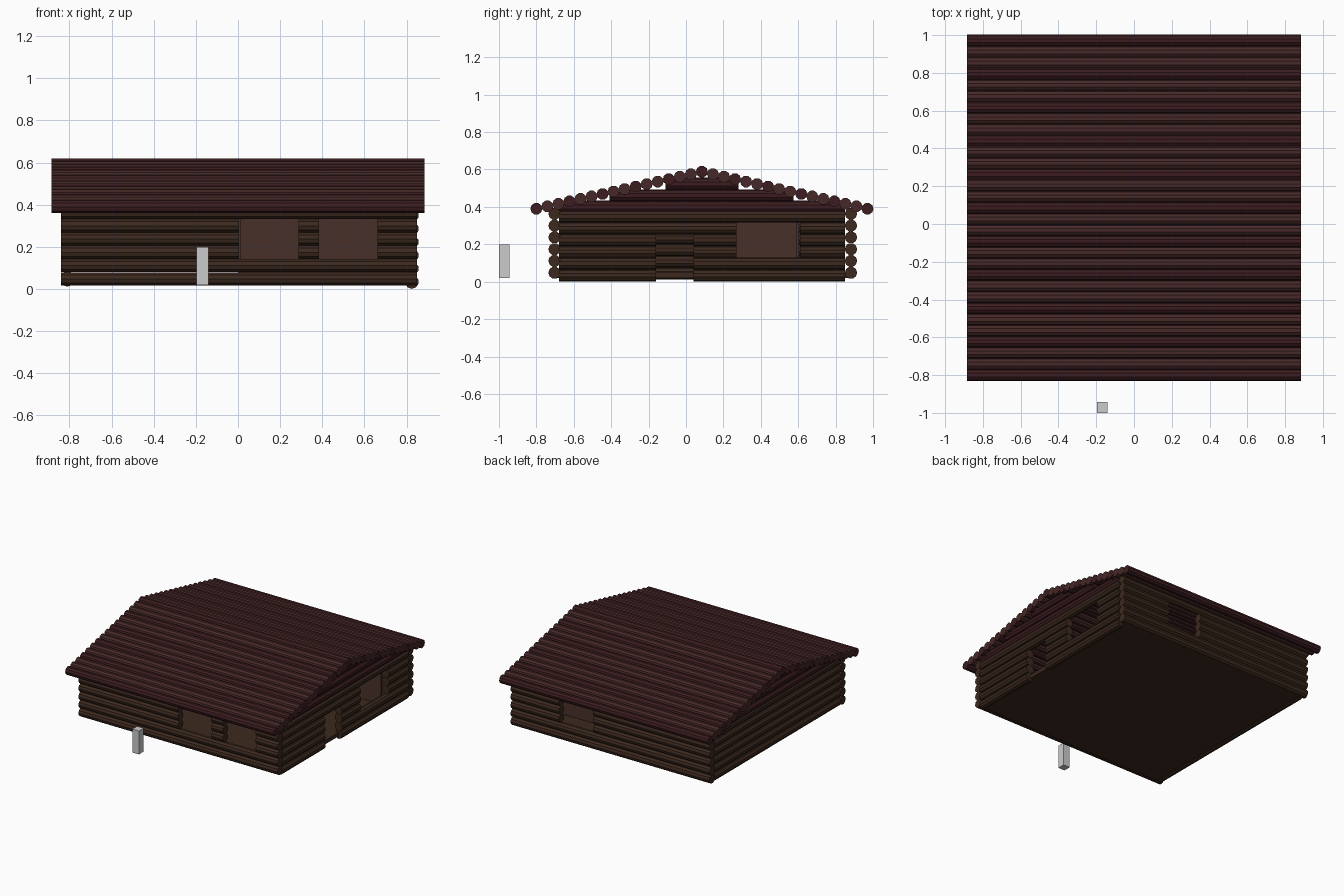
import bpy, bmesh, math
from mathutils import Matrix, Vector

if "Cube" in bpy.data.objects:
    bpy.data.objects.remove(bpy.data.objects["Cube"])


def material(name, rgb):
    m = bpy.data.materials.new(name)
    m.diffuse_color = (*rgb, 1)
    m.use_nodes = True
    m.node_tree.nodes["Principled BSDF"].inputs["Base Color"].default_value = m.diffuse_color
    return m


BROWN = material("wall_brown", (0.045, 0.022, 0.013))
RED = material("roof_red", (0.045, 0.012, 0.014))
RED2 = material("roof_red_light", (0.06, 0.021, 0.02))
PALE = material("inner_brown", (0.065, 0.03, 0.023))


def make_object(name, bm, mats):
    me = bpy.data.meshes.new(name)
    bm.to_mesh(me)
    bm.free()
    ob = bpy.data.objects.new(name, me)
    bpy.context.collection.objects.link(ob)
    for m in mats:
        me.materials.append(m)
    return ob


def log(bm, axis, a, b, u, z, r=0.033, mat=0):
    """Ten-sided log along x or y from a to b; u is the other ground coordinate."""
    mid = (a + b) / 2
    if axis == 'x':
        m = Matrix.Translation((mid, u, z)) @ Matrix.Rotation(math.pi / 2, 4, 'Y')
    else:
        m = Matrix.Translation((u, mid, z)) @ Matrix.Rotation(math.pi / 2, 4, 'X')
    res = bmesh.ops.create_cone(bm, cap_ends=True, segments=10, radius1=r, radius2=r,
                                depth=b - a, matrix=m)
    for f in {f for v in res['verts'] for f in v.link_faces}:
        f.material_index = mat


def log_wall(name, axis, u, a, b, z0, openings=()):
    """Six rows of logs; openings are (start, end, rows)."""
    bm = bmesh.new()
    for i in range(6):
        start = a
        for o0, o1, rows in openings:
            if i in rows:
                log(bm, axis, start, o0, u, z0 + 0.063 * i)
                start = o1
        log(bm, axis, start, b, u, z0 + 0.063 * i)
    return make_object(name, bm, [BROWN])


def box(name, x, y, z, mat=None):
    bm = bmesh.new()
    c = Vector(((x[0] + x[1]) / 2, (y[0] + y[1]) / 2, (z[0] + z[1]) / 2))
    s = (x[1] - x[0], y[1] - y[0], z[1] - z[0])
    bmesh.ops.create_cube(bm, size=1, matrix=Matrix.Translation(c) @ Matrix.Diagonal((*s, 1)))
    return make_object(name, bm, [mat] if mat else [])


# Walls with window and door openings
WIN = (2, 3, 4)
log_wall("front_wall", 'x', -0.703, -0.84, 0.85, 0.048,
         [(0.005, 0.287, WIN), (0.385, 0.663, WIN)])
log_wall("back_wall", 'x', 0.882, -0.84, 0.85, 0.048, [(0.15, 0.44, WIN)])
log_wall("left_wall", 'y', -0.81, -0.68, 0.85, 0.044)
log_wall("right_wall", 'y', 0.825, -0.68, 0.85, 0.034,
         [(-0.16, 0.04, (0, 1, 2, 3)), (0.27, 0.61, WIN)])

# Stepped gable logs under both roof ends
for name, x in (("left_gable", -0.81), ("right_gable", 0.825)):
    bm = bmesh.new()
    for a, b, z in ((-0.68, 0.85, 0.4), (-0.41, 0.575, 0.461), (-0.11, 0.28, 0.523)):
        log(bm, 'y', a, b, x, z)
    make_object(name, bm, [RED])

# Roof: ridge log and fifteen logs down each slope
bm = bmesh.new()
for i in range(-15, 16):
    log(bm, 'x', -0.885, 0.885, 0.085 + 0.059 * i, 0.588 - 0.0132 * abs(i), 0.032,
        (i * i // 3 + i) % 2)
make_object("log_roof", bm, [RED, RED2])

# Floor and inner partition walls
box("floor", (-0.81, 0.825), (-0.7, 0.88), (0.02, 0.05), BROWN)
box("partition_long", (0.0, 0.8), (0.59, 0.605), (0.05, 0.36), PALE)
box("partition_short", (0.0, 0.015), (0.26, 0.6), (0.05, 0.36), PALE)

# Free-standing post in front
box("front_post", (-0.197, -0.141), (-1.0, -0.943), (0.02, 0.2))
